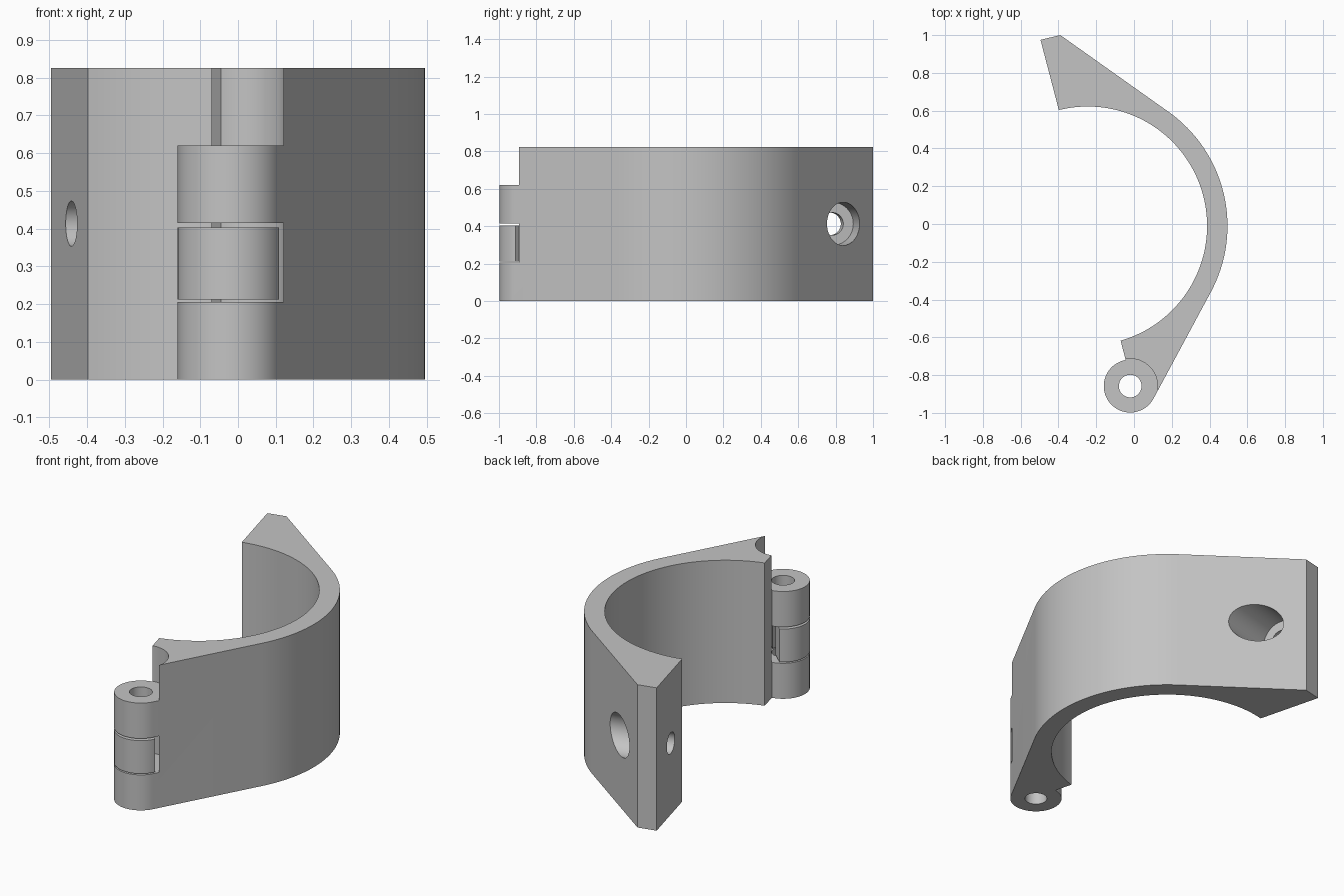
import bpy, bmesh
from math import radians, cos, sin
from mathutils import Vector, Matrix

default = bpy.data.objects.get("Cube")
if default:
    bpy.data.objects.remove(default, do_unlink=True)

HEIGHT = 0.825
RING = Vector((-0.245, -0.01))     # centre of the clamped tube
PIN = Vector((-0.02, -0.858))      # hinge axis
PIN_R, KNUCKLE_R, CLEAR_R = 0.06, 0.14, 0.145

grey = bpy.data.materials.new("plain grey")
grey.use_nodes = True
grey.diffuse_color = (0.55, 0.55, 0.55, 1)
grey.node_tree.nodes["Principled BSDF"].inputs["Base Color"].default_value = grey.diffuse_color


def arc(centre, radius, start, end, steps):
    angles = [radians(start + (end - start) * i / steps) for i in range(steps + 1)]
    return [centre + radius * Vector((cos(a), sin(a))) for a in angles]


def finish(name, bm):
    bmesh.ops.recalc_face_normals(bm, faces=bm.faces)
    mesh = bpy.data.meshes.new(name)
    bm.to_mesh(mesh)
    bm.free()
    mesh.materials.append(grey)
    obj = bpy.data.objects.new(name, mesh)
    bpy.context.collection.objects.link(obj)
    return obj


def extrude(name, outline, z0, z1):
    bm = bmesh.new()
    face = bm.faces.new([bm.verts.new((p.x, p.y, z0)) for p in outline])
    geom = bmesh.ops.extrude_face_region(bm, geom=[face])["geom"]
    top = [v for v in geom if isinstance(v, bmesh.types.BMVert)]
    bmesh.ops.translate(bm, verts=top, vec=(0, 0, z1 - z0))
    return finish(name, bm)


def rod(name, start, end, radius):
    start, end = Vector(start), Vector(end)
    axis = end - start
    turn = axis.to_track_quat("Z", "Y").to_matrix().to_4x4()
    bm = bmesh.new()
    bmesh.ops.create_cone(bm, cap_ends=True, segments=64, radius1=radius, radius2=radius,
                          depth=axis.length,
                          matrix=Matrix.Translation((start + end) / 2) @ turn)
    return finish(name, bm)


def activate(obj):
    bpy.ops.object.select_all(action="DESELECT")
    obj.select_set(True)
    bpy.context.view_layer.objects.active = obj


def cut(obj, cutter):
    cutter.hide_render = True
    mod = obj.modifiers.new("cut", "BOOLEAN")
    mod.operation, mod.solver, mod.object = "DIFFERENCE", "EXACT", cutter
    activate(obj)
    bpy.ops.object.modifier_apply(modifier=mod.name)
    bpy.data.objects.remove(cutter, do_unlink=True)


def upright(name, z0, z1, radius):
    return rod(name, (*PIN, z0), (*PIN, z1), radius)


# Clamp half: inner arc, hinge barrel, outer arc and thick bolt flange
outline = arc(RING, 0.632, 104, -74, 72)
outline += arc(PIN, KNUCKLE_R, -260, -28.5, 56)
outline += arc(RING, 0.74, -28.5, 55, 40)
outline += [Vector((-0.39, 1.0)), Vector((-0.495, 0.975))]
clamp = extrude("clamp_half", outline, 0, HEIGHT)

# Clearances for the mating knuckles, then the pin hole
cut(clamp, upright("middle_clearance", 0.205, 0.415, CLEAR_R))
cut(clamp, upright("top_clearance", 0.62, 1.0, CLEAR_R))
cut(clamp, upright("pin_hole", -0.1, 1.0, PIN_R))

# Counterbored bolt hole, square to the mating face
bolt = Vector((-0.44, 0.77, 0.413))
along = Vector((0.968, 0.25, 0))
cut(clamp, rod("bolt_hole", bolt - along * 0.2, bolt + along * 0.6, PIN_R))
cut(clamp, rod("counterbore", bolt + along * 0.052, bolt + along * 0.6, 0.115))

# Loose middle knuckle with a flat side
knuckle = extrude("middle_knuckle", arc(PIN, KNUCKLE_R, 117, 337, 52), 0.212, 0.403)
cut(knuckle, upright("knuckle_pin_hole", 0, 0.6, PIN_R))

for part in (clamp, knuckle):
    activate(part)
    bpy.ops.object.shade_smooth_by_angle(angle=radians(25))
